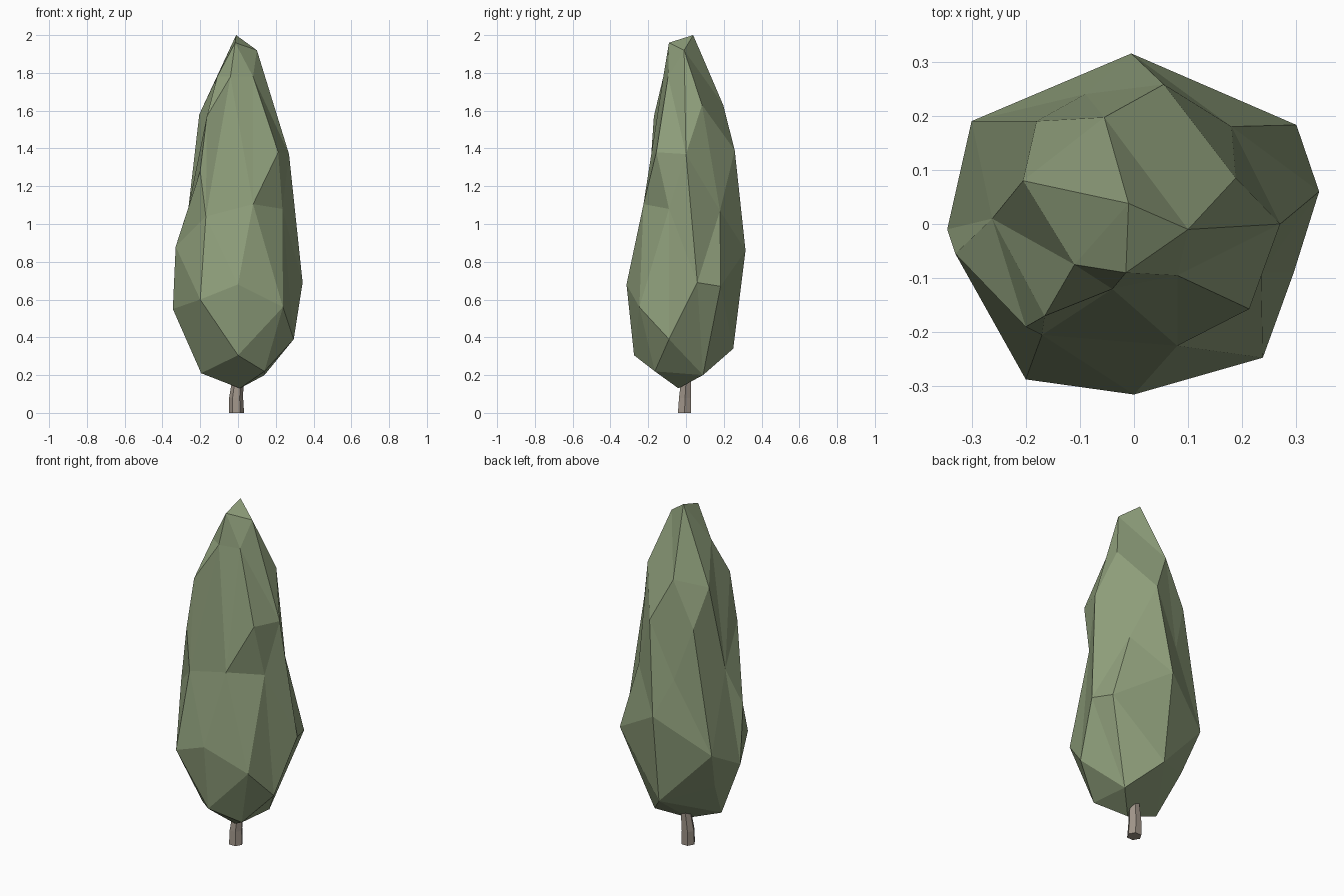
import bpy, bmesh
from math import sqrt, hypot, cos, sin, tau

def add_object(name, bm, color):
    bmesh.ops.recalc_face_normals(bm, faces=bm.faces)
    me = bpy.data.meshes.new(name)
    bm.to_mesh(me)
    bm.free()
    mat = bpy.data.materials.new(name + "_colour")
    mat.diffuse_color = color
    me.materials.append(mat)
    ob = bpy.data.objects.new(name, me)
    bpy.context.collection.objects.link(ob)

# Foliage: lumpy faceted crown, corner points grouped in tiers from bottom to top
tiers = [
    [(0.01, -0.04, 0.13)],
    [(-0.195, -0.05, 0.21), (0.14, -0.165, 0.22), (0.14, 0.09, 0.20)],
    [(0, -0.275, 0.305), (0.295, -0.09, 0.39), (0.0, 0.25, 0.34), (-0.25, 0.09, 0.43)],
    [(-0.345, -0.01, 0.55), (-0.2, -0.287, 0.6), (0, -0.315, 0.68), (0.238, -0.247, 0.56),
     (0.342, 0.06, 0.69), (0.3, 0.183, 0.67), (-0.3, 0.19, 0.66)],
    [(-0.005, 0.315, 0.86), (-0.33, -0.055, 0.88)],
    [(0.18, 0.18, 1.07), (-0.09, 0.24, 1.07), (-0.262, 0.01, 1.09),
     (-0.17, -0.205, 1.04), (0.08, -0.225, 1.105), (0.235, -0.09, 1.08)],
    [(0.055, 0.258, 1.39), (-0.18, 0.19, 1.37), (0.27, 0, 1.37),
     (0.213, -0.157, 1.38), (-0.2, -0.19, 1.28)],
    [(-0.055, 0.197, 1.63), (-0.205, 0.08, 1.58), (-0.165, -0.17, 1.57), (0.188, 0.085, 1.63)],
    [(-0.11, -0.075, 1.78), (-0.04, -0.12, 1.78), (0.08, -0.095, 1.78)],
    [(0.1, -0.01, 1.92), (-0.015, -0.09, 1.96), (-0.01, 0.038, 2.0)],
]
points = [p for t in tiers for p in t]
bm = bmesh.new()
verts = []
for x, y, z in points:
    # wrap the points on a sphere so that its hull gives the triangulation
    h = max(-1, min(1, (z - 1.065) / 0.935))
    k = sqrt(1 - h * h) / hypot(x, y)
    verts.append(bm.verts.new((x * k, y * k, h)))
bmesh.ops.convex_hull(bm, input=verts)
for v, p in zip(verts, points):
    v.co = p
add_object("foliage", bm, (0.27, 0.34, 0.195, 1))

# Trunk: short six-sided stem, slightly kinked
bm = bmesh.new()
rings = []
for cx, cy, z, r in [(-0.008, -0.008, 0, 0.04), (-0.01, -0.005, 0.08, 0.037), (0.006, 0.005, 0.25, 0.025)]:
    rings.append([bm.verts.new((cx + r * cos(tau * i / 6), cy + r * sin(tau * i / 6), z)) for i in range(6)])
for a, b in zip(rings, rings[1:]):
    for i in range(6):
        j = (i + 1) % 6
        bm.faces.new((a[i], a[j], b[j], b[i]))
bm.faces.new(rings[0][::-1])
bm.faces.new(rings[-1])
add_object("trunk", bm, (0.35, 0.30, 0.25, 1))
